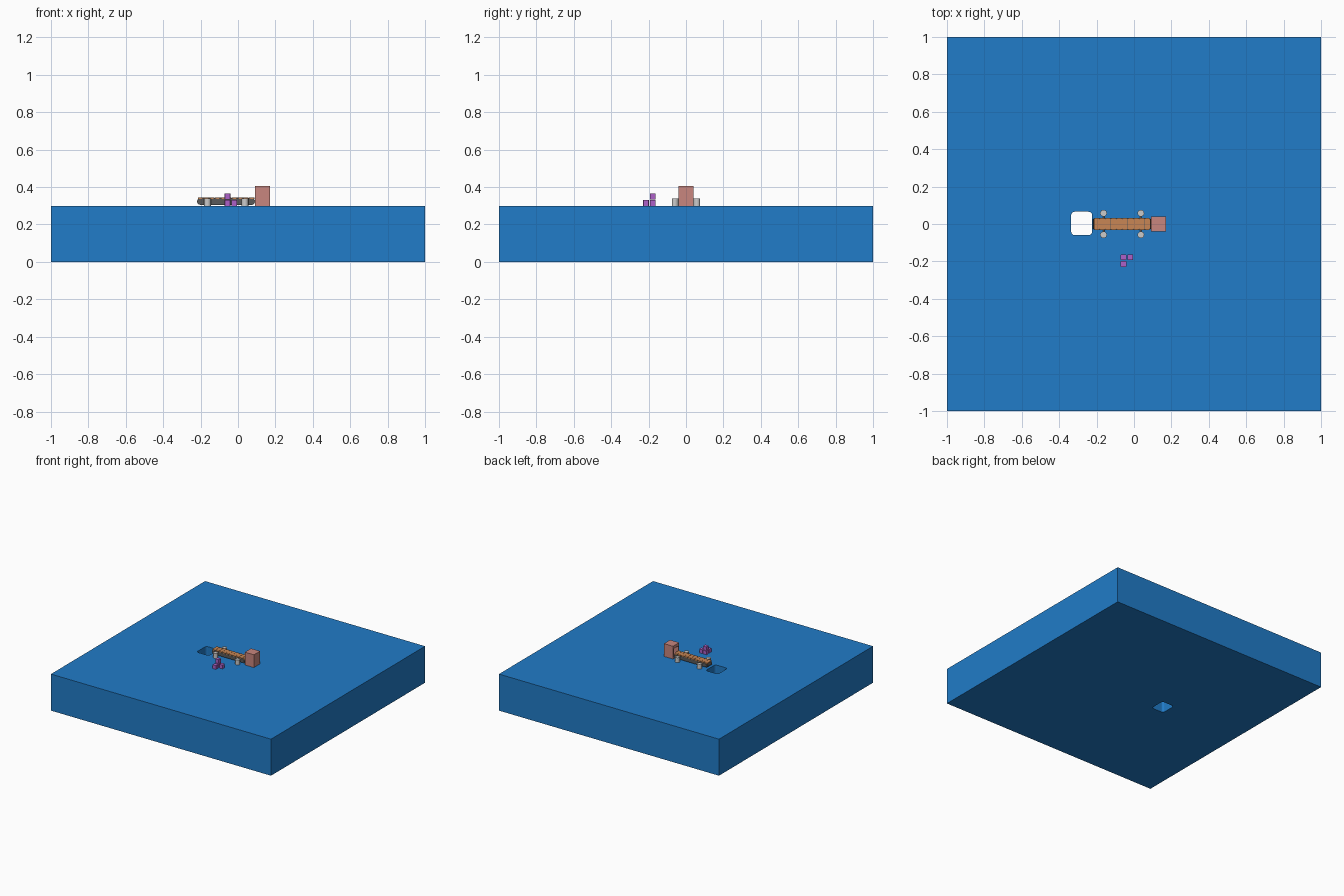
import bpy, bmesh, math

if "Cube" in bpy.data.objects:
    bpy.data.objects.remove(bpy.data.objects["Cube"])

def mat(name, c):
    m = bpy.data.materials.new(name)
    m.diffuse_color = (*c, 1)
    m.use_nodes = True
    m.node_tree.nodes["Principled BSDF"].inputs["Base Color"].default_value = m.diffuse_color
    return m

BLUE = mat("blue", (0.015, 0.20, 0.58))
PINK = mat("pink", (0.58, 0.24, 0.21))
ORANGE = mat("orange", (0.58, 0.24, 0.09))
PURPLE = mat("purple", (0.42, 0.12, 0.58))
DARK = mat("dark_grey", (0.10, 0.10, 0.10))

def prism(name, pts, lo, hi, axis='Z', m=None):
    """Extrude a closed 2D outline between lo and hi along an axis."""
    place = {'X': lambda a, b, c: (c, a, b), 'Y': lambda a, b, c: (a, c, b),
             'Z': lambda a, b, c: (a, b, c)}[axis]
    bm = bmesh.new()
    f = bm.faces.new([bm.verts.new(place(a, b, lo)) for a, b in pts])
    r = bmesh.ops.extrude_face_region(bm, geom=[f])
    vs = [v for v in r['geom'] if isinstance(v, bmesh.types.BMVert)]
    bmesh.ops.translate(bm, verts=vs, vec=place(0, 0, hi - lo))
    bmesh.ops.recalc_face_normals(bm, faces=bm.faces)
    me = bpy.data.meshes.new(name)
    bm.to_mesh(me)
    bm.free()
    ob = bpy.data.objects.new(name, me)
    bpy.context.collection.objects.link(ob)
    if m:
        me.materials.append(m)
    return ob

def rounded(cx, cy, w, h, r, n=4):
    """Rounded rectangle outline."""
    out = []
    for k, (sx, sy) in enumerate([(1, 1), (-1, 1), (-1, -1), (1, -1)]):
        for i in range(n + 1):
            a = math.pi / 2 * (k + i / n)
            p = (cx + sx * (w / 2 - r) + r * math.cos(a), cy + sy * (h / 2 - r) + r * math.sin(a))
            if not out or math.dist(p, out[-1]) > 1e-6:
                out.append(p)
    if math.dist(out[0], out[-1]) < 1e-6:
        out.pop()
    return out

def rect(x0, y0, x1, y1):
    return [(x0, y0), (x1, y0), (x1, y1), (x0, y1)]

def circle(cx, cy, r, n=20):
    return [(cx + r * math.cos(2 * math.pi * i / n), cy + r * math.sin(2 * math.pi * i / n))
            for i in range(n)]

def cut(ob, cutter):
    mod = ob.modifiers.new("cut", 'BOOLEAN')
    mod.object = cutter
    mod.solver = 'EXACT'
    bpy.context.view_layer.objects.active = ob
    bpy.ops.object.modifier_apply(modifier="cut")
    bpy.data.objects.remove(cutter)

# Slab with a rounded shaft right through it
slab = prism("base_slab", rect(-1, -1, 1, 1), 0, 0.3, 'Z', BLUE)
cut(slab, prism("shaft_cutter", rounded(-0.28, 0.003, 0.112, 0.125, 0.018), -0.1, 0.4))

# Housing box, with a tunnel mouth facing the conveyor
box = prism("housing", rounded(0.131, 0, 0.082, 0.08, 0.003, 2), 0.3, 0.405, 'Z', PINK)
cut(box, prism("mouth_cutter", rounded(0, 0.345, 0.058, 0.075, 0.012), 0.05, 0.155, 'X'))

# Conveyor: rollers side by side, side rails with round ends
Z = 0.323
pitch = 0.0303
for i in range(10):
    x = -0.2 + i * pitch
    prism(f"belt_slat_{i}", rounded(x, 0, 0.029, 0.062, 0.008, 3), Z + 0.013, Z + 0.021, 'Z', ORANGE)
    prism(f"roller_{i}", circle(x, Z, 0.014, 16), -0.029, 0.029, 'Y', DARK)
prism("belt_core", rounded(-0.064, Z, 0.31, 0.036, 0.0179, 6), -0.026, 0.026, 'Y', DARK)
for s in (-1, 1):
    y0, y1 = sorted((s * 0.026, s * 0.031))
    prism("side_rail", rounded(-0.064, Z, 0.285, 0.03, 0.0149, 6), y0, y1, 'Y', DARK)

# Round legs joined to the conveyor by thin rods
for x in (-0.163, 0.037):
    prism("cross_rod", circle(x, Z, 0.004, 10), -0.058, 0.058, 'Y')
    for s in (-1, 1):
        prism("leg", circle(x, s * 0.058, 0.018), 0.3, 0.34)

# Small cubes piled beside the conveyor
for i, (x, y, z) in enumerate([(0, 0, 0), (1, 0, 0), (0, -1, 0), (0, 0, 1)]):
    cx, cy, cz = -0.056 + x * 0.036, -0.178 + y * 0.036, 0.3 + z * 0.034
    prism(f"cube_{i}", rounded(cx, cy, 0.03, 0.03, 0.003, 2), cz, cz + 0.031, 'Z', PURPLE)
